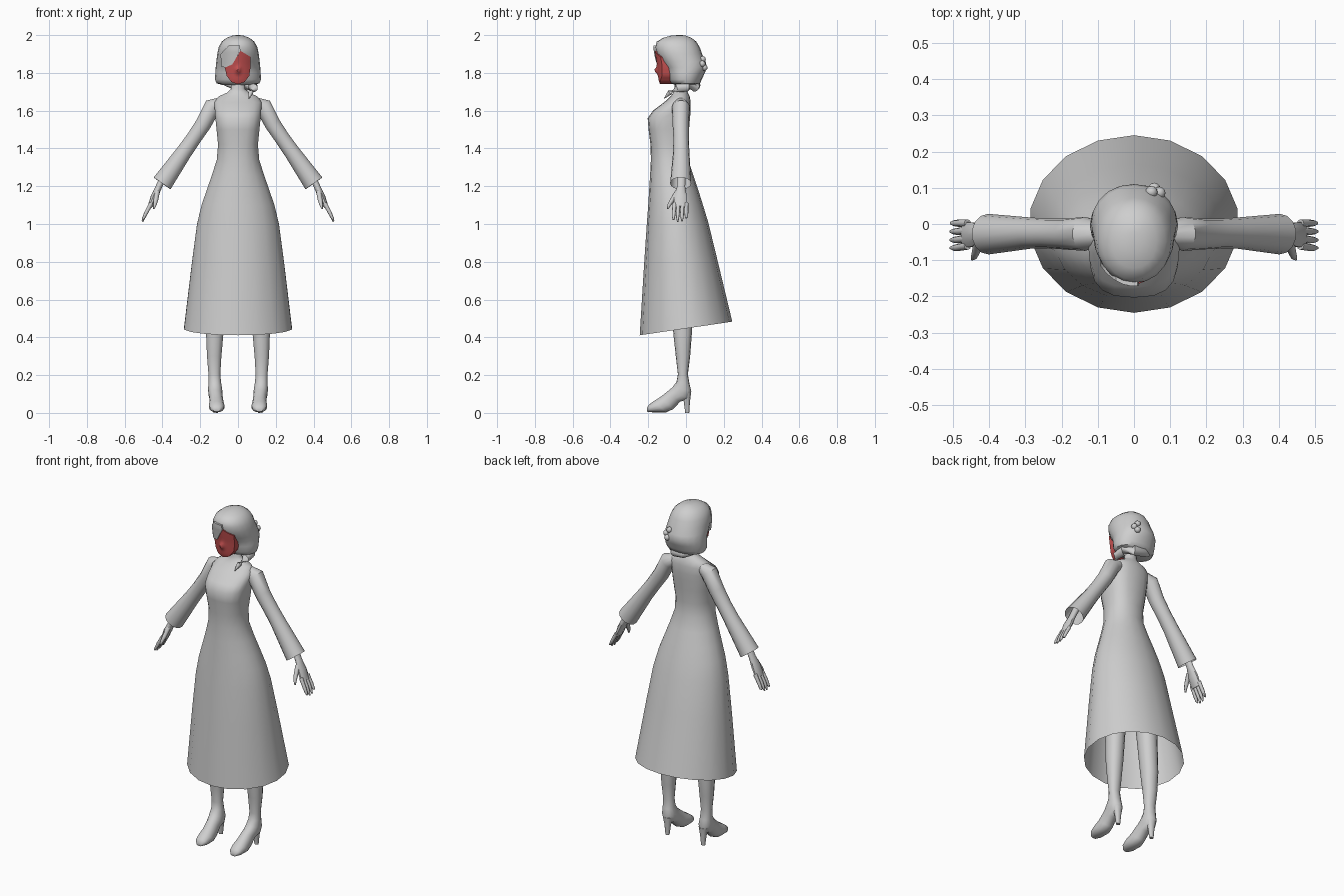
import bpy, bmesh, math
from mathutils import Vector

if "Cube" in bpy.data.objects:
    bpy.data.objects.remove(bpy.data.objects["Cube"])


def material(name, rgb):
    m = bpy.data.materials.new(name)
    m.diffuse_color = (*rgb, 1)
    m.use_nodes = True
    m.node_tree.nodes["Principled BSDF"].inputs["Base Color"].default_value = m.diffuse_color
    return m


GREY = material("soft_grey", (0.62, 0.62, 0.62))
RED = material("face_red", (0.55, 0.08, 0.08))


def finish(name, bm, mat, angle=45):
    bmesh.ops.recalc_face_normals(bm, faces=bm.faces[:])
    me = bpy.data.meshes.new(name)
    bm.to_mesh(me)
    bm.free()
    me.materials.append(mat)
    ob = bpy.data.objects.new(name, me)
    bpy.context.collection.objects.link(ob)
    bpy.ops.object.select_all(action='DESELECT')
    ob.select_set(True)
    bpy.context.view_layer.objects.active = ob
    bpy.ops.object.shade_smooth_by_angle(angle=math.radians(angle))
    return ob


def loft(name, rings, segs=18, mat=GREY, cap_start=True, cap_end=True):
    """Skin a list of rings: (centre, u vector, v vector, roundness)."""
    bm = bmesh.new()
    loops = []
    for c, u, v, n in rings:
        loop = []
        for i in range(segs):
            a = math.pi / 2 + math.tau * i / segs
            ca, sa = math.cos(a), math.sin(a)
            p = math.copysign(abs(ca) ** (2 / n), ca) * Vector(u)
            p += math.copysign(abs(sa) ** (2 / n), sa) * Vector(v)
            loop.append(bm.verts.new(Vector(c) + p))
        loops.append(loop)
    for a, b in zip(loops, loops[1:]):
        for i in range(segs):
            j = (i + 1) % segs
            bm.faces.new((a[i], a[j], b[j], b[i]))
    if cap_start:
        bm.faces.new(loops[0])
    if cap_end:
        bm.faces.new(loops[-1])
    return finish(name, bm, mat)


def level(z, w, front, back, n=2, tilt=0, x=0):
    """Horizontal ring given by half width and front and back depth."""
    h = (back - front) / 2
    return ((x, (front + back) / 2, z), (w, 0, 0), (0, h, tilt), n)


def tube(name, pts, radii, segs=10, **kw):
    """Round limb along a path."""
    pts = [Vector(p) for p in pts]
    rings = []
    for i, p in enumerate(pts):
        t = (pts[min(i + 1, len(pts) - 1)] - pts[max(i - 1, 0)]).normalized()
        side = Vector((0, 1, 0)) if abs(t.y) < 0.8 else Vector((0, 0, 1))
        u = t.cross(side).normalized()
        v = u.cross(t).normalized()
        rings.append((p, u * radii[i], v * radii[i], 2))
    return loft(name, rings, segs, **kw)


# Dress with bodice, shoulders and neck
loft("dress", [
    level(.447, .29, -.245, .245, 2, .036),
    level(.80, .247, -.222, .165, 2, .015),
    level(1.00, .22, -.208, .118, 2, .008),
    level(1.10, .196, -.2, .09),
    level(1.18, .168, -.195, .065),
    level(1.26, .140, -.19, .038),
    level(1.34, .114, -.186, .012, 2.1),
    level(1.42, .107, -.188, .009, 2.3),
    level(1.50, .115, -.198, .016, 2.6),
    level(1.56, .121, -.203, .021, 2.7),
    level(1.60, .124, -.175, .025, 2.5),
    level(1.645, .128, -.115, .025, 2.2),
    level(1.675, .105, -.083, .02),
    level(1.695, .06, -.068, .01),
    level(1.715, .037, -.06, .0),
    level(1.80, .034, -.065, .0)], 18, cap_start=False)

for s, side in ((1, "left"), (-1, "right")):
    # Sleeve, flaring to an open cuff
    tube(side + "_sleeve",
         [(s * .08, -.028, 1.645), (s * .135, -.027, 1.622), (s * .183, -.028, 1.53),
          (s * .235, -.026, 1.453), (s * .285, -.025, 1.382), (s * .402, -.028, 1.215)],
         [.03, .047, .043, .041, .043, .056], 14, cap_end=False)

    # Palm and wrist
    v = Vector((s * .92, 0, .39))
    loft(side + "_hand", [
        ((s * x, y, z), (0, hy, 0), v * d, 2) for x, y, z, hy, d in (
            (.385, -.024, 1.27, .022, .018), (.42, -.026, 1.195, .023, .017),
            (.443, -.029, 1.145, .035, .019), (.467, -.03, 1.09, .037, .012))], 10)
    # Fingers and thumb
    for k, (y, tip) in enumerate(((-.060, 1.022), (-.040, 1.012), (-.019, 1.015), (.002, 1.032))):
        tube(f"{side}_finger_{k + 1}",
             [(s * .459, y, 1.11), (s * .486, y * 1.08, 1.06), (s * .498, y * 1.1, 1.035),
              (s * .506, y * 1.1, tip)], [.011, .010, .008, .004], 8)
    tube(side + "_thumb", [(s * .428, -.045, 1.17), (s * .435, -.074, 1.125),
                           (s * .441, -.09, 1.10), (s * .446, -.097, 1.08)],
         [.014, .012, .009, .004], 8)

    # Leg running into a heeled shoe: front and back points, half width, centre x
    rings = []
    for (yf, zf), (yb, zb), w, x in (
            ((-.10, 1.0), (.04, 1.0), .07, .09),
            ((-.085, .70), (.035, .70), .055, .108),
            ((-.067, .42), (.031, .42), .047, .123),
            ((-.054, .30), (.022, .30), .039, .126),
            ((-.043, .205), (.010, .205), .032, .125),
            ((-.05, .165), (.018, .155), .034, .123),
            ((-.072, .135), (.028, .115), .038, .121),
            ((-.088, .122), (.018, .075), .038, .119),
            ((-.11, .104), (-.03, .06), .036, .116),
            ((-.137, .083), (-.068, .02), .038, .114),
            ((-.17, .063), (-.105, .003), .042, .113),
            ((-.196, .044), (-.175, .003), .036, .113),
            ((-.208, .024), (-.205, .006), .018, .113)):
        a, b = Vector((s * x, yf, zf)), Vector((s * x, yb, zb))
        rings.append(((a + b) / 2, (w, 0, 0), (b - a) / 2, 2.2))
    loft(side + "_leg_and_shoe", rings, 14)
    loft(side + "_heel", [level(.105, .03, -.025, .027, 2.2, 0, s * .119),
                          level(.06, .019, -.012, .021, 2.2, 0, s * .118),
                          level(0, .012, -.004, .017, 2.2, 0, s * .118)], 10)

# Bobbed hair shell
loft("hair", [
    level(.0 + z, w, f, b, 2.1) for z, w, f, b in (
        (1.735, .08, -.055, .055), (1.745, .113, -.08, .075), (1.765, .122, -.092, .083),
        (1.80, .12, -.10, .100), (1.83, .118, -.11, .110), (1.86, .115, -.135, .104),
        (1.90, .11, -.155, .085), (1.935, .103, -.163, .073), (1.965, .087, -.155, .055),
        (1.985, .062, -.122, .030), (1.997, .03, -.08, .0), (2.0, .008, -.045, -.02))], 20)

# Roll of hair at the nape ending in a lock over one shoulder
tube("hair_lock", [(-.07, .035, 1.745), (-.02, .052, 1.735), (.04, .045, 1.73),
                   (.078, .005, 1.728), (.082, -.045, 1.72), (.068, -.085, 1.697),
                   (.058, -.115, 1.665)], [.012, .025, .029, .027, .023, .014, .002])

# Pearls pinned at the back
for k, p in enumerate(((.048, .088, 1.872), (.07, .086, 1.848), (.056, .097, 1.828))):
    bm = bmesh.new()
    bmesh.ops.create_uvsphere(bm, u_segments=12, v_segments=8, radius=.017)
    bmesh.ops.translate(bm, verts=bm.verts[:], vec=p)
    finish(f"hair_pearl_{k + 1}", bm, GREY)

PROFILE = ((1.73, -.134), (1.76, -.145), (1.785, -.148), (1.84, -.153), (1.92, -.166), (2, -.168))


def face_depth(x, z):
    """Front surface of the face, curved back at the cheeks, with a nose."""
    y = PROFILE[0][1]
    for (z0, y0), (z1, y1) in zip(PROFILE, PROFILE[1:]):
        if z0 <= z <= z1:
            y = y0 + (y1 - y0) * (z - z0) / (z1 - z0)
    return y + 6 * x * x - .017 * math.exp(-(x / .012) ** 2 - ((z - 1.813) / .016) ** 2)


def mask(name, outline, centre, back, lift, mat):
    """Curved front panel filled inward from an outline, with side walls."""
    pts = []
    for (x0, z0), (x1, z1) in zip(outline, outline[1:] + outline[:1]):
        pts += [(x0 + (x1 - x0) * t / 3, z0 + (z1 - z0) * t / 3) for t in range(3)]
    bm = bmesh.new()
    loops = [[bm.verts.new((x, back, z)) for x, z in pts]]
    for k in (1, .84, .68, .52, .36, .2, .08):
        loop = []
        for x, z in pts:
            px, pz = centre[0] + (x - centre[0]) * k, centre[1] + (z - centre[1]) * k
            loop.append(bm.verts.new((px, face_depth(px, pz) - lift, pz)))
        loops.append(loop)
    n = len(pts)
    for a, b in zip(loops, loops[1:]):
        for i in range(n):
            bm.faces.new((a[i], a[(i + 1) % n], b[(i + 1) % n], b[i]))
    bm.faces.new(loops[-1])
    bm.faces.new(loops[0])
    return finish(name, bm, mat)


# Face and the swept fringe overlapping it
mask("face", [(.013, 1.917), (.066, 1.885), (.066, 1.83), (.06, 1.785), (.035, 1.752), (0, 1.74),
              (-.035, 1.752), (-.06, 1.785), (-.07, 1.83), (-.03, 1.846)],
     (0, 1.812), -.075, 0, RED)
mask("fringe", [(.013, 1.918), (.01, 1.945), (-.05, 1.945), (-.092, 1.90), (-.09, 1.835),
                (-.07, 1.828), (-.03, 1.845)], (-.045, 1.89), -.08, .005, GREY)
